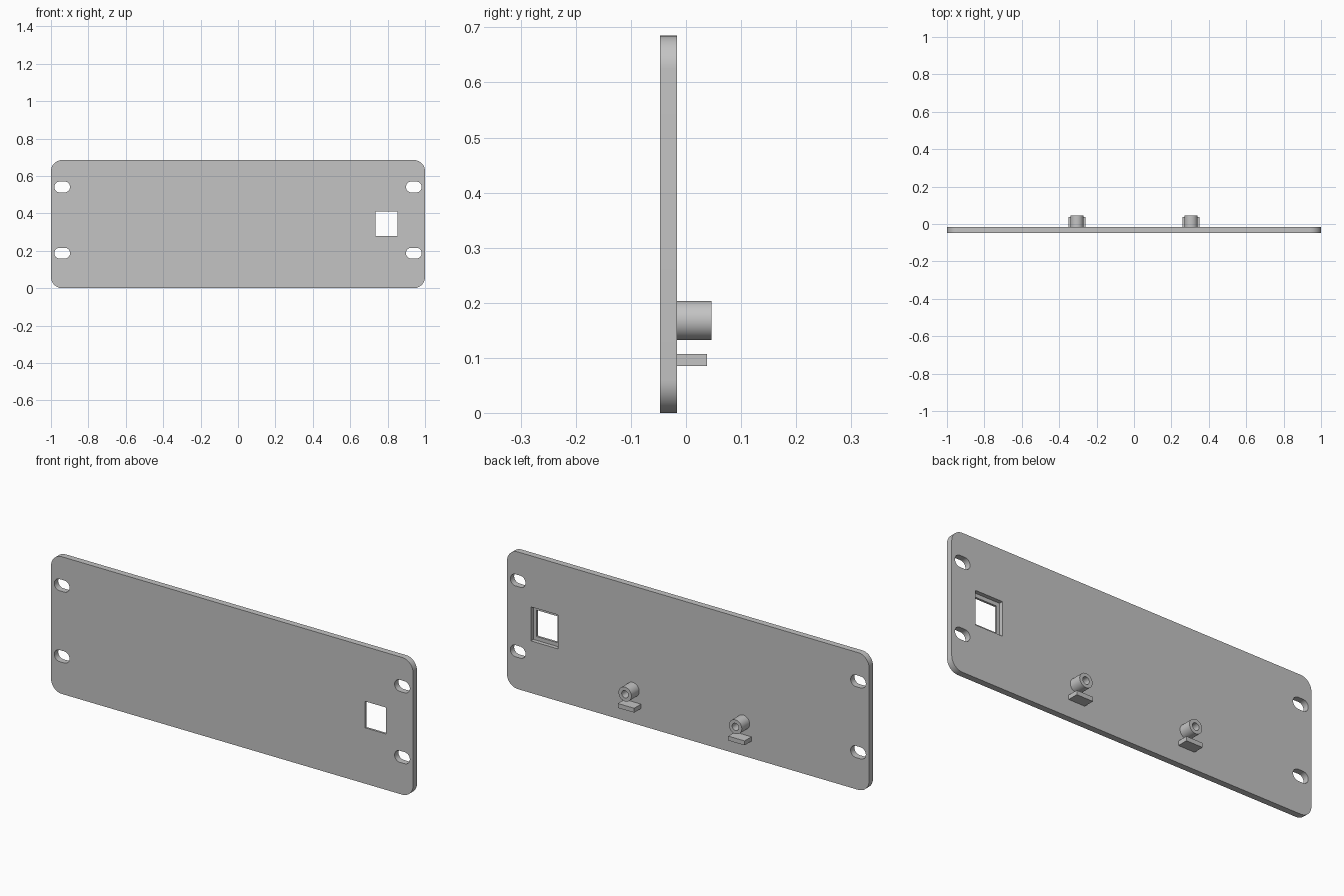
import bpy, bmesh
from math import pi, cos, sin, radians

if "Cube" in bpy.data.objects:
    bpy.data.objects.remove(bpy.data.objects["Cube"], do_unlink=True)

grey = bpy.data.materials.new("plain grey")
grey.use_nodes = True
grey.diffuse_color = (0.55, 0.55, 0.55, 1)
grey.node_tree.nodes["Principled BSDF"].inputs["Base Color"].default_value = grey.diffuse_color

FRONT, BACK = -0.047, -0.016
HEIGHT = 0.685


def prism(name, cx, cz, w, h, y0, y1, r=0.0, steps=12):
    """Rounded rectangle in the xz plane, extruded from y0 to y1."""
    bm = bmesh.new()
    points = []
    for k, (sx, sz) in enumerate([(1, 1), (-1, 1), (-1, -1), (1, -1)]):
        px, pz = cx + sx * (w / 2 - r), cz + sz * (h / 2 - r)
        for i in range(steps + 1 if r else 1):
            a = (k + i / steps) * pi / 2
            points.append((px + r * cos(a), y0, pz + r * sin(a)))
    face = bm.faces.new([bm.verts.new(p) for p in points])
    new = bmesh.ops.extrude_face_region(bm, geom=[face])["geom"]
    bmesh.ops.translate(bm, vec=(0, y1 - y0, 0),
                        verts=[g for g in new if isinstance(g, bmesh.types.BMVert)])
    bmesh.ops.remove_doubles(bm, verts=bm.verts, dist=1e-5)
    bmesh.ops.recalc_face_normals(bm, faces=bm.faces)
    mesh = bpy.data.meshes.new(name)
    bm.to_mesh(mesh)
    bm.free()
    mesh.materials.append(grey)
    obj = bpy.data.objects.new(name, mesh)
    bpy.context.collection.objects.link(obj)
    return obj


def activate(obj):
    bpy.ops.object.select_all(action="DESELECT")
    obj.select_set(True)
    bpy.context.view_layer.objects.active = obj


def cut(obj, cutter):
    activate(obj)
    mod = obj.modifiers.new("cut", "BOOLEAN")
    mod.operation, mod.solver, mod.object = "DIFFERENCE", "EXACT", cutter
    bpy.ops.object.modifier_apply(modifier=mod.name)
    bpy.data.objects.remove(cutter, do_unlink=True)


def smooth(obj):
    activate(obj)
    bpy.ops.object.shade_smooth_by_angle(angle=radians(30))


# Panel with rounded corners
panel = prism("panel", 0, HEIGHT / 2, 2, HEIGHT, FRONT, BACK, r=0.06)

# Four mounting slots
for x in (-0.94, 0.94):
    for z in (0.187, 0.541):
        cut(panel, prism("slot_cutter", x, z, 0.084, 0.058, -0.1, 0.1, r=0.029))

# Square window with a wider recess in the back
cut(panel, prism("window_cutter", 0.793, 0.345, 0.117, 0.132, -0.1, 0.1))
cut(panel, prism("recess_cutter", 0.793, 0.345, 0.15, 0.17, -0.036, 0.1))
smooth(panel)

# Bored bosses with a support ledge below each
for side, x in (("left", 0.305), ("right", -0.305)):
    boss = prism(side + "_boss", x, 0.168, 0.071, 0.071, BACK, 0.046, r=0.0355)
    cut(boss, prism("bore_cutter", x, 0.168, 0.036, 0.036, -0.012, 0.1, r=0.018))
    smooth(boss)
    prism(side + "_ledge", x, 0.096, 0.09, 0.022, BACK, 0.038)
